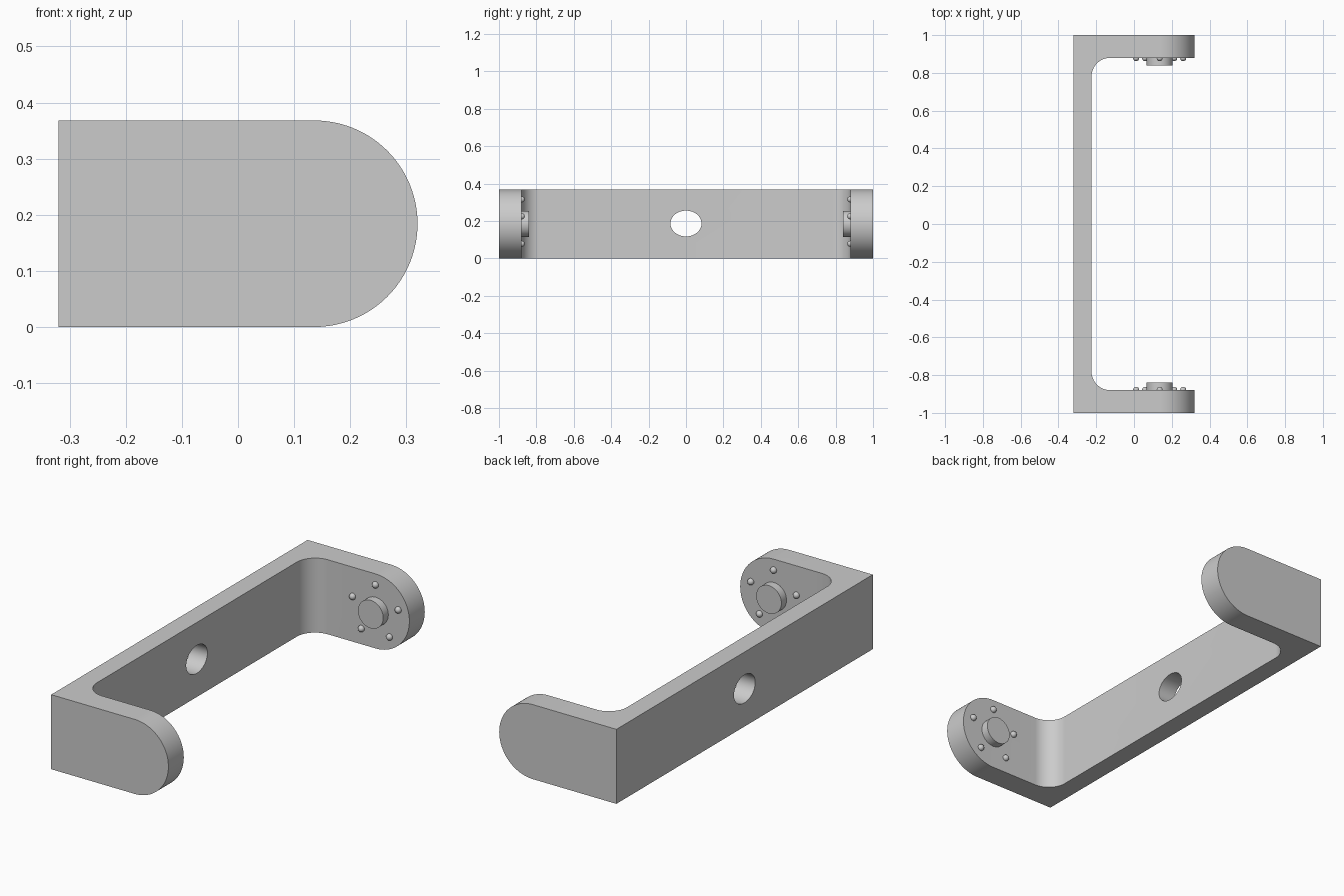
import bpy, bmesh, math
from mathutils import Matrix, Vector

cube = bpy.data.objects.get("Cube")
if cube:
    bpy.data.objects.remove(cube, do_unlink=True)

HALF_X, HALF_Y, HEIGHT = 0.32, 1.0, 0.368
MID = HEIGHT / 2
WALL_X, ARM_Y = -0.225, 0.88      # inner faces of the spine and the arms
FILLET = 0.1
PIVOT_X = HALF_X - MID            # centre of the rounded arm ends

grey = bpy.data.materials.new("plain grey")
grey.use_nodes = True
COLOUR = (0.6, 0.6, 0.6, 1)
grey.diffuse_color = COLOUR
grey.node_tree.nodes["Principled BSDF"].inputs["Base Color"].default_value = COLOUR


def finish(name, bm):
    bmesh.ops.recalc_face_normals(bm, faces=bm.faces)
    mesh = bpy.data.meshes.new(name)
    bm.to_mesh(mesh)
    bm.free()
    mesh.materials.append(grey)
    obj = bpy.data.objects.new(name, mesh)
    bpy.context.collection.objects.link(obj)
    return obj


def activate(obj):
    bpy.ops.object.select_all(action='DESELECT')
    obj.select_set(True)
    bpy.context.view_layer.objects.active = obj


def smooth(obj):
    activate(obj)
    bpy.ops.object.shade_smooth_by_angle(angle=math.radians(30))


def prism(name, points, direction):
    """Extrude a closed outline along a direction."""
    bm = bmesh.new()
    face = bm.faces.new([bm.verts.new(p) for p in points])
    ext = bmesh.ops.extrude_face_region(bm, geom=[face])
    verts = [v for v in ext["geom"] if isinstance(v, bmesh.types.BMVert)]
    bmesh.ops.translate(bm, verts=verts, vec=Vector(direction))
    return finish(name, bm)


def arc(cx, cy, rx, ry, start, end, steps):
    angles = [math.radians(start + (end - start) * i / steps) for i in range(steps + 1)]
    return [(cx + rx * math.cos(a), cy + ry * math.sin(a)) for a in angles]


def cut(target, tool, operation):
    tool.hide_render = True
    mod = target.modifiers.new(operation.lower(), 'BOOLEAN')
    mod.operation, mod.object, mod.solver = operation, tool, 'EXACT'
    activate(target)
    bpy.ops.object.modifier_apply(modifier=mod.name)
    bpy.data.objects.remove(tool, do_unlink=True)


# U-shaped bracket with filleted inner corners
fx, fy = WALL_X + FILLET, ARM_Y - FILLET
outline = [(-HALF_X, -HALF_Y), (HALF_X, -HALF_Y), (HALF_X, -ARM_Y)]
outline += arc(fx, -fy, FILLET, FILLET, 270, 180, 16)
outline += arc(fx, fy, FILLET, FILLET, 180, 90, 16)
outline += [(HALF_X, ARM_Y), (HALF_X, HALF_Y), (-HALF_X, HALF_Y)]
bracket = prism("bracket", [(x, y, 0) for x, y in outline], (0, 0, HEIGHT))

# Rounded arm ends
side = [(-0.5, 0), *arc(PIVOT_X, MID, MID, MID, -90, 90, 48), (-0.5, HEIGHT)]
end_shape = prism("arm_end_cutter", [(x, -1.2, z) for x, z in side], (0, 2.4, 0))
cut(bracket, end_shape, 'INTERSECT')

# Oval hole through the spine
oval = arc(0, MID + 0.002, 0.083, 0.069, 0, 360, 48)[:-1]
hole = prism("hole_cutter", [(-0.5, y, z) for y, z in oval], (0.5, 0, 0))
cut(bracket, hole, 'DIFFERENCE')
smooth(bracket)

# Pivot pegs and rings of round studs on the inner arm faces
for side_name, s in (("front", -1), ("back", 1)):
    ring = arc(PIVOT_X, MID, 0.069, 0.069, 0, 360, 48)[:-1]
    peg = prism(side_name + "_pivot_peg",
                [(x, s * (ARM_Y + 0.01), z) for x, z in ring], (0, -s * 0.05, 0))
    smooth(peg)

    bm = bmesh.new()
    for x, z in arc(PIVOT_X, MID, 0.131, 0.131, 90, 450, 5)[:-1]:
        bmesh.ops.create_uvsphere(bm, u_segments=20, v_segments=12, radius=0.016,
                                  matrix=Matrix.Translation((x, s * (ARM_Y - 0.002), z)))
    smooth(finish(side_name + "_studs", bm))
